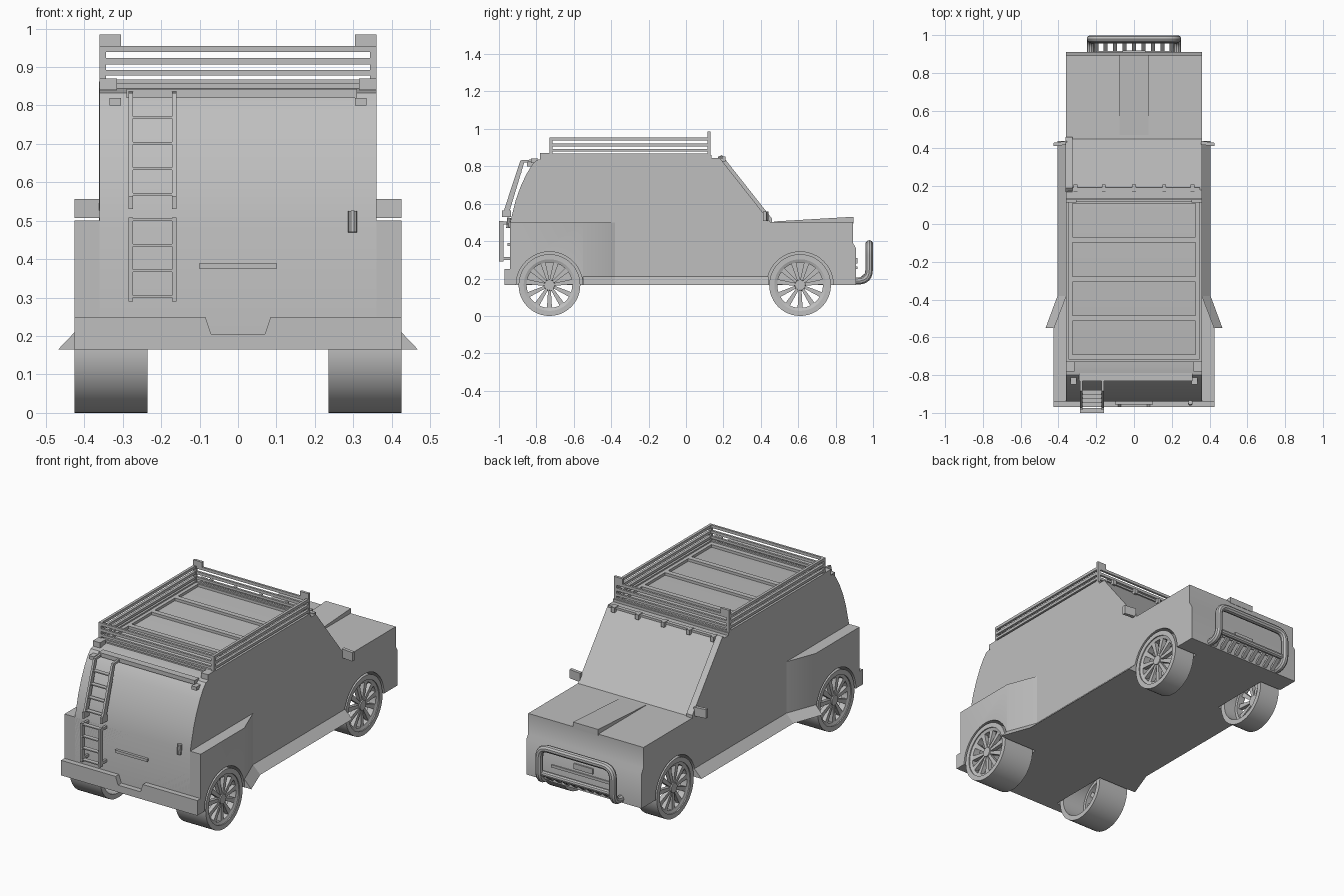
import bpy, bmesh, math
from mathutils import Vector

cube = bpy.data.objects.get("Cube")
if cube:
    bpy.data.objects.remove(cube)

grey = bpy.data.materials.new("plain_grey")
grey.use_nodes = True
grey.diffuse_color = (0.52, 0.52, 0.52, 1)
grey.node_tree.nodes["Principled BSDF"].inputs["Base Color"].default_value = (0.52, 0.52, 0.52, 1)


def finish(name, bm):
    bmesh.ops.recalc_face_normals(bm, faces=bm.faces)
    mesh = bpy.data.meshes.new(name)
    bm.to_mesh(mesh)
    bm.free()
    ob = bpy.data.objects.new(name, mesh)
    bpy.context.collection.objects.link(ob)
    mesh.materials.append(grey)
    return ob


def smooth(ob):
    bpy.ops.object.select_all(action='DESELECT')
    ob.select_set(True)
    bpy.context.view_layer.objects.active = ob
    bpy.ops.object.shade_smooth_by_angle(angle=math.radians(32))


def loft(name, rings, closed=False):
    """Skin rings of points; cap the ends, or join last to first."""
    bm = bmesh.new()
    rows = [[bm.verts.new(p) for p in ring] for ring in rings]
    n = len(rows[0])
    pairs = list(zip(rows, rows[1:])) + ([(rows[-1], rows[0])] if closed else [])
    for a, b in pairs:
        for i in range(n):
            j = (i + 1) % n
            bm.faces.new((a[i], a[j], b[j], b[i]))
    if not closed:
        bm.faces.new(rows[0])
        bm.faces.new(rows[-1])
    return finish(name, bm)


def prism(name, pts, axis, a, b):
    """Extrude a 2D outline along x, y or z."""
    put = {'x': lambda p, t: (t, p[0], p[1]),
           'y': lambda p, t: (p[0], t, p[1]),
           'z': lambda p, t: (p[0], p[1], t)}[axis]
    return loft(name, [[put(p, t) for p in pts] for t in (a, b)])


def box(name, x0, x1, y0, y1, z0, z1):
    return prism(name, [(x0, y0), (x1, y0), (x1, y1), (x0, y1)], 'z', z0, z1)


def circle(x, y, z, r, n=48):
    return [(x, y + r * math.cos(2 * math.pi * i / n), z + r * math.sin(2 * math.pi * i / n))
            for i in range(n)]


def tube(name, pts, radius, bend=0.05):
    """Round pipe along a path with softened corners."""
    pts = [Vector(p) for p in pts]
    path = [pts[0]]
    for a, b, c in zip(pts, pts[1:], pts[2:]):
        s, e = b + (a - b).normalized() * bend, b + (c - b).normalized() * bend
        for k in range(7):
            t = k / 6
            path.append(s * (1 - t) ** 2 + b * 2 * t * (1 - t) + e * t * t)
    path.append(pts[-1])
    curve = bpy.data.curves.new(name, 'CURVE')
    curve.dimensions = '3D'
    curve.bevel_depth = radius
    curve.bevel_resolution = 3
    curve.use_fill_caps = True
    spline = curve.splines.new('POLY')
    spline.points.add(len(path) - 1)
    for sp, p in zip(spline.points, path):
        sp.co = (*p, 1)
    ob = bpy.data.objects.new(name, curve)
    bpy.context.collection.objects.link(ob)
    curve.materials.append(grey)
    bpy.ops.object.select_all(action='DESELECT')
    ob.select_set(True)
    bpy.context.view_layer.objects.active = ob
    bpy.ops.object.convert(target='MESH')
    smooth(bpy.context.view_layer.objects.active)


# Main body from its side profile, and the wider rear quarters
body = prism("body", [(-.94, .165), (-.94, .5), (-.91, .62), (-.885, .69), (-.855, .755),
                      (-.825, .805), (-.8, .833), (-.745, .845), (.18, .845), (.45, .503),
                      (.893, .503), (.893, .39), (.91, .36), (.91, .165)], 'x', -.36, .36)
rear = prism("rear_quarters", [(-.36, -.38), (-.425, -.55), (-.425, -.94),
                               (.425, -.94), (.425, -.55), (.36, -.38)], 'z', .165, .5)

# Wheel arches cut through the body sides
WHEELS = [("rear", -.73, .235, .425), ("front", .61, .235, .36)]
for label, y, inner, outer in WHEELS:
    for s in (-1, 1):
        cutter = loft("arch_cutter", [circle(s * (inner - .01), y, .165, .178), circle(s * .5, y, .165, .178)])
        cutter.hide_render = True
        for ob in (body, rear):
            if ob is rear and label == "front":
                continue
            mod = ob.modifiers.new("arch", 'BOOLEAN')
            mod.operation = 'DIFFERENCE'
            mod.solver = 'EXACT'
            mod.object = cutter
            bpy.context.view_layer.objects.active = ob
            bpy.ops.object.modifier_apply(modifier=mod.name)
        bpy.data.objects.remove(cutter)
smooth(body)
smooth(rear)

# Wheels: hollow tyre, rim lip, hub and tapered spokes
for label, y, inner, outer in WHEELS:
    for s in (-1, 1):
        side = "left" if s > 0 else "right"
        tag = f"{label}_{side}"
        smooth(loft("tyre_" + tag, [circle(s * x, y, .165, r) for x, r in
                                    ((inner, .165), (outer, .165), (outer, .138), (inner, .138))], True))
        smooth(loft("rim_" + tag, [circle(s * x, y, .165, r) for x, r in
                                   ((outer - .05, .14), (outer - .005, .14), (outer - .012, .122),
                                    (outer - .05, .122))], True))
        smooth(loft("hub_" + tag, [circle(s * (outer - .04), y, .165, .032),
                                   circle(s * (outer - .006), y, .165, .027)]))
        for k in range(11):
            a = 2 * math.pi * (k + .25) / 11
            u, v = (math.cos(a), math.sin(a)), (-math.sin(a), math.cos(a))
            outline = [(y + u[0] * r + v[0] * w, .165 + u[1] * r + v[1] * w)
                       for r, w in ((.02, -.007), (.128, -.014), (.128, .014), (.02, .007))]
            prism("spoke_" + tag, outline, 'x', s * (outer - .035), s * (outer - .012))

# Flared sills and door mirrors
for s in (-1, 1):
    loft("sill", [[(s * .3, y, .165), (s * top, y, .21), (s * low, y, .165)]
                  for y, top, low in ((.44, .36, .405), (-.38, .36, .405), (-.55, .425, .468))])
    prism("mirror", [(s * .355, .42), (s * .355, .44), (s * .425, .43), (s * .425, .412)], 'z', .507, .557)

# Bonnet bulge
loft("bonnet_bulge", [[(-.078, y, .495), (.078, y, .495), (.078, y, z), (-.078, y, z)]
                      for y, z in ((.47, .505), (.895, .53))])

# Rear bumper with a stepped notch
prism("rear_bumper", [(-.425, .165), (.425, .165), (.425, .25), (.085, .25), (.07, .205),
                      (-.07, .205), (-.085, .25), (-.425, .25)], 'y', -.97, -.935)

# Tailgate trim, handle, hinges and top bar
box("tailgate_trim", -.1, .1, -.955, -.935, .375, .39)
tube("tailgate_handle", [(.298, -.95, .47), (.298, -.945, .525)], .012)
box("tailgate_bar", -.29, .31, -.83, -.79, .82, .843)
for s in (-1, 1):
    box("tailgate_hinge", s * .305, s * .335, -.85, -.81, .8, .82)
    box("rack_rear_bracket", s * .315, s * .36, -.78, -.73, .84, .87)

# Ladder: sloped upper half hooked on the roof, upright lower half
for x in (-.285, -.172):
    prism("ladder_upper_rail", [(-.975, .56), (-.885, .832), (-.81, .837), (-.81, .825),
                                (-.865, .82), (-.945, .555)], 'x', x, x + .012)
    box("ladder_lower_rail", x, x + .012, -1, -.975, .29, .508)
    for z in (.3, .49):
        box("ladder_mount", x, x + .012, -.98, -.935, z, z + .015)
    box("ladder_joint", x, x + .012, -.985, -.935, .53, .565)
for k in range(8):
    z = .303 + k * .0665
    y = -1 if k < 4 else -.973 + (z - .56) * .33
    box("ladder_rung", -.285, -.16, y, y + .025, z - .003, z + .003)

# Roof rack: stacked rails, posts, floor frame and corner lamps
R = .36
for z, h in ((.947, .016), (.915, .016), (.885, .014), (.862, .012)):
    for s in (-1, 1):
        box("rack_side_rail", s * (R - .015), s * R, -.73, .13, z - h / 2, z + h / 2)
    for y in (-.73, .118):
        box("rack_end_rail", -R, R, y, y + .012, z - h / 2, z + h / 2)
for s in (-1, 1):
    for y in (-.73, .115):
        box("rack_post", s * (R - .017), s * R, y, y + .015, .84, .955)
    box("rack_lamp", s * .305, s * R, .115, .13, .955, .985)
    box("rack_floor_side", s * .325, s * R, -.73, .13, .845, .86)
    box("rack_foot", s * .34, s * .36, -.32, -.28, .84, .86)
for k in range(5):
    y = .11 - k * .207
    box("rack_floor_slat", -R, R, y - .002, y + .027, .845, .86)

# Visor strip with clips at the top of the windscreen
box("windscreen_strip", -.35, .35, .172, .194, .838, .85)
for x in (-.31, -.16, 0, .16, .31):
    box("strip_clip", x - .01, x + .01, .172, .21, .825, .853)

# Air intake running down the right windscreen pillar
prism("air_intake", [(.17, .845), (.19, .862), (.46, .52), (.46, .5), (.44, .5)], 'x', -.362, -.325)

# Front hoop, lower pipe, slatted guard and blank plate
tube("front_hoop", [(-.23, .9, .187), (-.23, .98, .187), (-.23, .98, .385),
                    (.23, .98, .385), (.23, .98, .187), (.23, .9, .187)], .02, .06)
tube("front_lower_pipe", [(-.23, .972, .235), (.23, .972, .235)], .016)
for k in range(9):
    x = -.2 + k * .05
    prism("guard_slat", [(.9, .165), (.9, .18), (.965, .235), (.975, .225)], 'x', x - .011, x + .011)
box("front_plate", -.06, .06, .91, .918, .28, .31)
box("front_grille_bar", -.2, .2, .905, .916, .25, .265)
